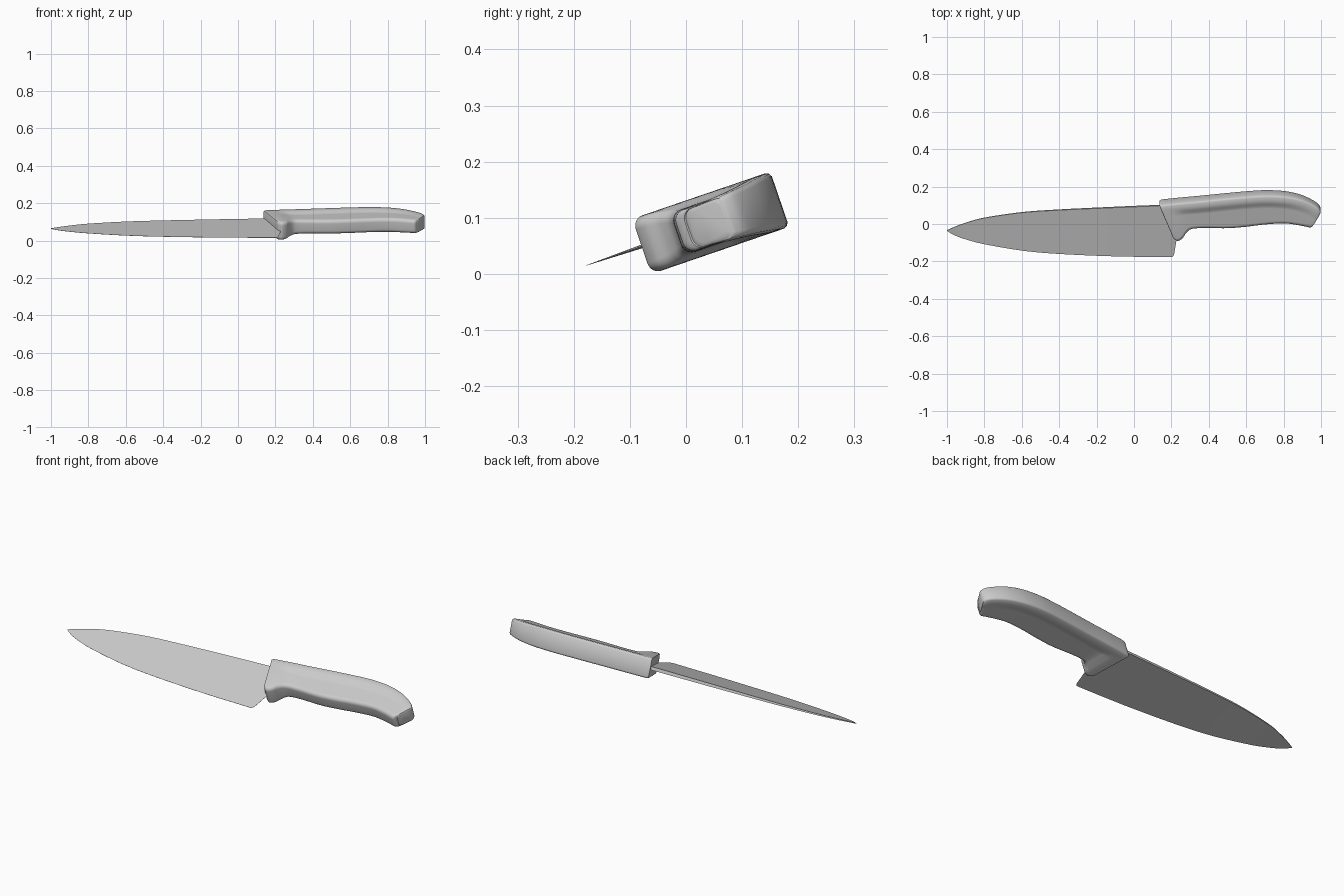
import bpy, bmesh, math
from mathutils import Matrix, Vector

cube = bpy.data.objects.get("Cube")
if cube:
    bpy.data.objects.remove(cube)

TILT = math.radians(18.9)
COS, SIN = math.cos(TILT), math.sin(TILT)
POSE = Matrix.Translation((0, 0, 0.076)) @ Matrix.Rotation(TILT, 4, 'X')

grey = bpy.data.materials.new("plain_grey")
grey.use_nodes = True
grey.diffuse_color = (0.6, 0.6, 0.6, 1)
grey.node_tree.nodes["Principled BSDF"].inputs["Base Color"].default_value = (0.6, 0.6, 0.6, 1)


def smooth_rows(rows, steps):
    """Catmull-Rom interpolation through rows of numbers."""
    out = []
    for i in range(len(rows) - 1):
        a, b, c, d = (rows[min(max(i + k, 0), len(rows) - 1)] for k in (-1, 0, 1, 2))
        for s in range(steps):
            t = s / steps
            out.append([0.5 * (2 * q + (r - p) * t + (2 * p - 5 * q + 4 * r - w) * t ** 2
                               + (3 * q - p - 3 * r + w) * t ** 3)
                        for p, q, r, w in zip(a, b, c, d)])
    return out + [list(rows[-1])]


def loft(name, rings, angle):
    """Skin closed rings, cap both ends and pose the result."""
    bm = bmesh.new()
    loops = [[bm.verts.new(POSE @ Vector(p)) for p in ring] for ring in rings]
    for a, b in zip(loops, loops[1:]):
        for i in range(len(a)):
            j = (i + 1) % len(a)
            bm.faces.new((a[i], a[j], b[j], b[i]))
    bm.faces.new(loops[0])
    bm.faces.new(loops[-1])
    bmesh.ops.remove_doubles(bm, verts=bm.verts, dist=0.00005)
    bmesh.ops.recalc_face_normals(bm, faces=bm.faces)
    mesh = bpy.data.meshes.new(name)
    bm.to_mesh(mesh)
    bm.free()
    obj = bpy.data.objects.new(name, mesh)
    bpy.context.collection.objects.link(obj)
    mesh.materials.append(grey)
    bpy.ops.object.select_all(action='DESELECT')
    obj.select_set(True)
    bpy.context.view_layer.objects.active = obj
    bpy.ops.object.shade_smooth_by_angle(angle=math.radians(angle))
    return obj


# Blade: wedge sections, thick at the spine (x, spine y, edge y)
blade_rows = [
    (-1, -.033, -.037), (-.96, -.016, -.06), (-.9, .006, -.082), (-.8, .033, -.108),
    (-.6, .062, -.142), (-.4, .076, -.16), (-.1, .09, -.173), (.19, .102, -.177),
]
heel_rows = [(.205, .103, -.176), (.214, .103, -.165), (.228, .103, -.08)]
blade_rings = []
for x, top, low in smooth_rows(blade_rows, 6) + heel_rows:
    h = 0.0085 * min(1, (0.08 + (x + 1) / 1.1) ** 0.6)
    top, low = top / COS, low / COS
    blade_rings.append([(x, top, h), (x, top, -h), (x, low, -0.0004), (x, low, 0.0004)])
loft("blade", blade_rings, 30)

# Handle: spine x, y; belly x, y; half thickness at spine and at grip
handle_rows = [
    (.14, .13, .22, -.083, .052, .052), (.155, .134, .236, -.09, .052, .052),
    (.19, .138, .26, -.076, .052, .051), (.22, .141, .281, -.047, .052, .047),
    (.26, .145, .31, -.029, .052, .042), (.36, .154, .38, -.025, .052, .04),
    (.5, .168, .5, -.026, .052, .04), (.6, .177, .6, -.018, .052, .04),
    (.7, .183, .7, -.006, .052, .04), (.8, .179, .8, 0, .051, .04),
    (.88, .164, .87, -.008, .048, .04), (.94, .141, .92, -.018, .044, .039),
    (.985, .113, .945, -.022, .041, .038), (1, .088, .962, -.005, .037, .036),
]


def handle_ring(row, shrink=0.0):
    sx, sy, bx, by, hs, hg = row
    hs, hg = hs - shrink, hg - shrink
    spine = Vector((sx, (sy - 0.016) / COS, 0))
    belly = Vector((bx, (by + 0.011) / COS, 0))
    length = (belly - spine).length
    along = (belly - spine) / length
    # Rounded spine corner, plateau, scooped grip, rounded belly corner
    side = [(shrink, hs - .009), (shrink + .003, hs - .003), (shrink + .009, hs)]
    start, end = 0.03, min(0.075, length * 0.6)
    for k in range(7):
        t = k / 6
        side.append((start + (end - start) * t, hs + (hg - hs) * t * t * (3 - 2 * t)))
    r = 0.02
    for k in range(7):
        a = math.pi / 2 * k / 6
        side.append((length - shrink - r + r * math.sin(a), hg - r + r * math.cos(a)))
    up = [spine + along * u + Vector((0, 0, h)) for u, h in side]
    return up + [Vector((p.x, p.y, -p.z)) for p in reversed(up)]


rows = smooth_rows(handle_rows, 5)
rings = [handle_ring(r) for r in rows]


def eased_end(row, direction):
    """Two shrinking rings that round an end of the handle."""
    return [[p + Vector((direction * d, 0, 0)) for p in handle_ring(row, s)]
            for d, s in ((0.0035, 0.002), (0.005, 0.006))]


front = eased_end(rows[0], -1)
back = eased_end(rows[-1], 1)
# Keep the overall length within the eased ends
rings = [[p + Vector((0.003 if i == 0 else 0, 0, 0)) for p in ring] for i, ring in enumerate(rings)]
rings[-1] = [p - Vector((0.003, 0, 0)) for p in rings[-1]]
for ring in back:
    for p in ring:
        p.x -= 0.005
loft("handle", front[::-1] + rings + back, 45)
